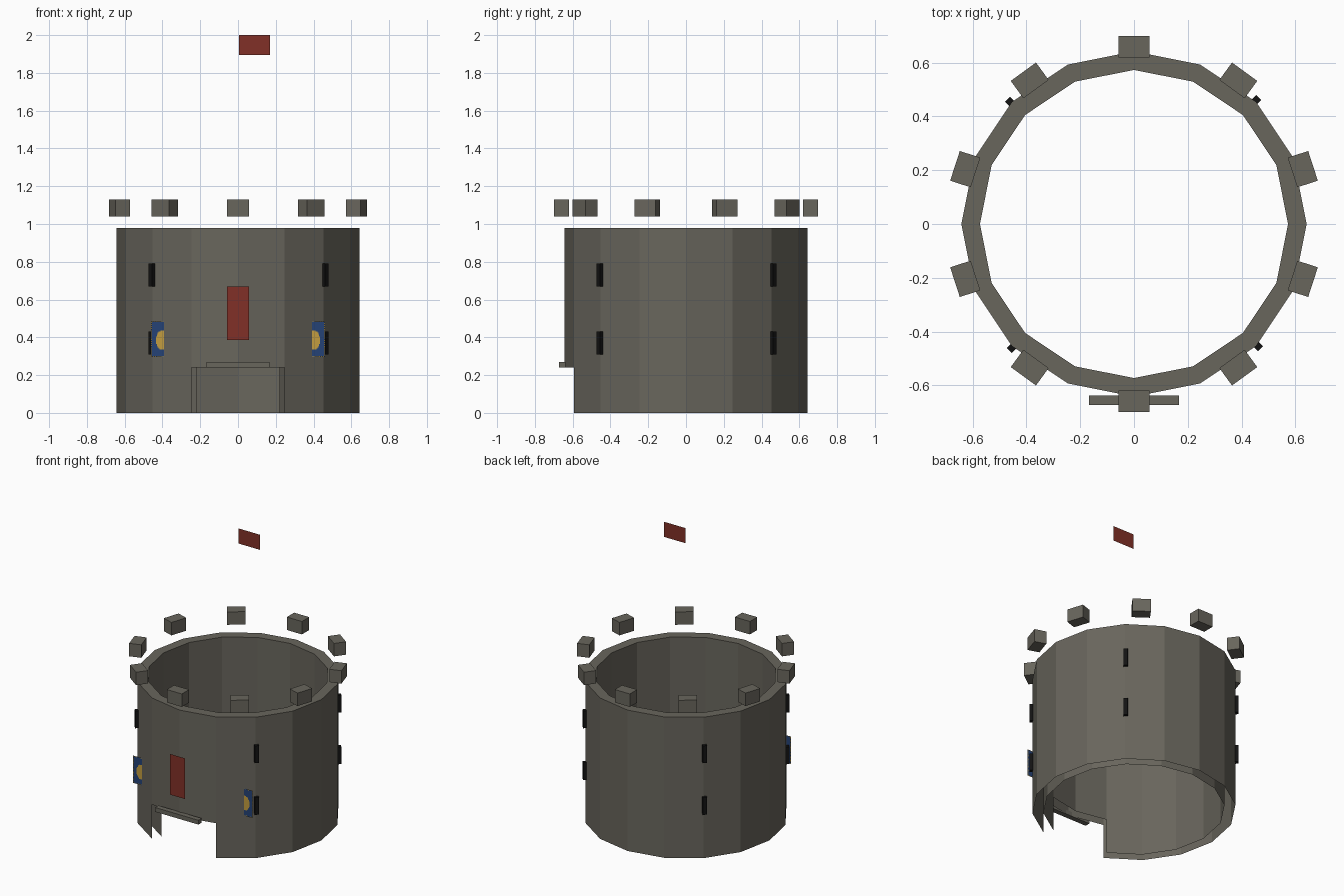
import bpy, bmesh, math
from mathutils import Matrix

if "Cube" in bpy.data.objects:
    bpy.data.objects.remove(bpy.data.objects["Cube"])


def material(name, rgb):
    m = bpy.data.materials.new(name)
    m.diffuse_color = (*rgb, 1)
    m.use_nodes = True
    m.node_tree.nodes["Principled BSDF"].inputs["Base Color"].default_value = m.diffuse_color
    return m


STONE = material("stone", (0.14, 0.132, 0.108))
BLACK = material("black", (0.006, 0.006, 0.006))
RED = material("dark_red", (0.22, 0.03, 0.02))
BLUE = material("blue", (0.018, 0.055, 0.18))
GOLD = material("gold", (0.55, 0.34, 0.05))


def finish(name, bm, *mats):
    me = bpy.data.meshes.new(name)
    bm.to_mesh(me)
    bm.free()
    for m in mats:
        me.materials.append(m)
    ob = bpy.data.objects.new(name, me)
    bpy.context.collection.objects.link(ob)
    return ob


def box(name, size, centre, mat, angle=0.0):
    """Box; centre is given before turning about the z axis by angle."""
    bm = bmesh.new()
    bmesh.ops.create_cube(bm, size=1)
    bm.transform(Matrix.Rotation(angle, 4, 'Z') @ Matrix.Translation(centre)
                 @ Matrix.Diagonal((*size, 1)))
    return finish(name, bm, mat)


def plate(name, x0, x1, z0, z1, y, mat):
    """Flat upright sheet facing the front."""
    bm = bmesh.new()
    bm.faces.new([bm.verts.new(p) for p in
                  ((x0, y, z0), (x1, y, z0), (x1, y, z1), (x0, y, z1))])
    return finish(name, bm, mat)


# Tower: hollow 16-sided double wall, capped on top, doorway in two front sides
N, R_OUT, R_IN, DOOR, TOP = 16, 0.642, 0.573, 0.24, 0.98
bm = bmesh.new()


def ring(r, z):
    return [bm.verts.new((r * math.cos(i * math.tau / N),
                          r * math.sin(i * math.tau / N), z)) for i in range(N)]


out = [ring(R_OUT, z) for z in (0, DOOR, TOP)]
inn = [ring(R_IN, z) for z in (0, DOOR, TOP)]
for i in range(N):
    j = (i + 1) % N
    for k in (0, 1):
        if k == 0 and i in (11, 12):
            continue
        bm.faces.new((out[k][i], out[k][j], out[k + 1][j], out[k + 1][i]))
        bm.faces.new((inn[k][j], inn[k][i], inn[k + 1][i], inn[k + 1][j]))
    bm.faces.new((out[2][i], out[2][j], inn[2][j], inn[2][i]))
finish("tower_wall", bm, STONE)

# Ring of battlement blocks
for i in range(10):
    box(f"battlement_{i}", (0.08, 0.116, 0.09), (0.66, 0, 1.085), STONE,
        math.pi / 2 + i * math.tau / 10)

# Arrow slits on the diagonals, two rows
for i in range(4):
    for row, z in (("lower", 0.37), ("upper", 0.73)):
        box(f"arrow_slit_{row}_{i}", (0.022, 0.027, 0.12), (0.65, 0, z), BLACK,
            math.radians(45.4 + 90 * i))

# Door lintel, front banner and flag
box("door_lintel", (0.334, 0.036, 0.03), (0, -0.655, 0.255), STONE)
plate("front_banner", -0.058, 0.058, 0.385, 0.668, -0.664, RED)
plate("top_flag", 0.005, 0.17, 1.895, 2.0, 0, RED)

# Blue banners with a gold emblem and dotted gold border, part sunk in the wall
for side, name in ((-1, "left"), (1, "right")):
    bm = bmesh.new()
    nx, nz, w, h = 24, 38, 0.12, 0.19
    grid = [[bm.verts.new((side * 0.40 + (a / nx - 0.5) * w, -0.495,
                           0.39 + (b / nz - 0.5) * h))
             for b in range(nz + 1)] for a in range(nx + 1)]
    for a in range(nx):
        for b in range(nz):
            f = bm.faces.new((grid[a][b], grid[a + 1][b],
                              grid[a + 1][b + 1], grid[a][b + 1]))
            u, v = (a + 0.5) / nx - 0.5, (b + 0.5) / nz - 0.5
            edge = a in (0, nx - 1) or b in (0, nz - 1)
            emblem = (u / 0.29) ** 2 + ((v + 0.03) / 0.27) ** 2 < 1
            f.material_index = int(emblem or (edge and (a + b) % 2 == 0))
    finish(f"{name}_blue_banner", bm, BLUE, GOLD)
